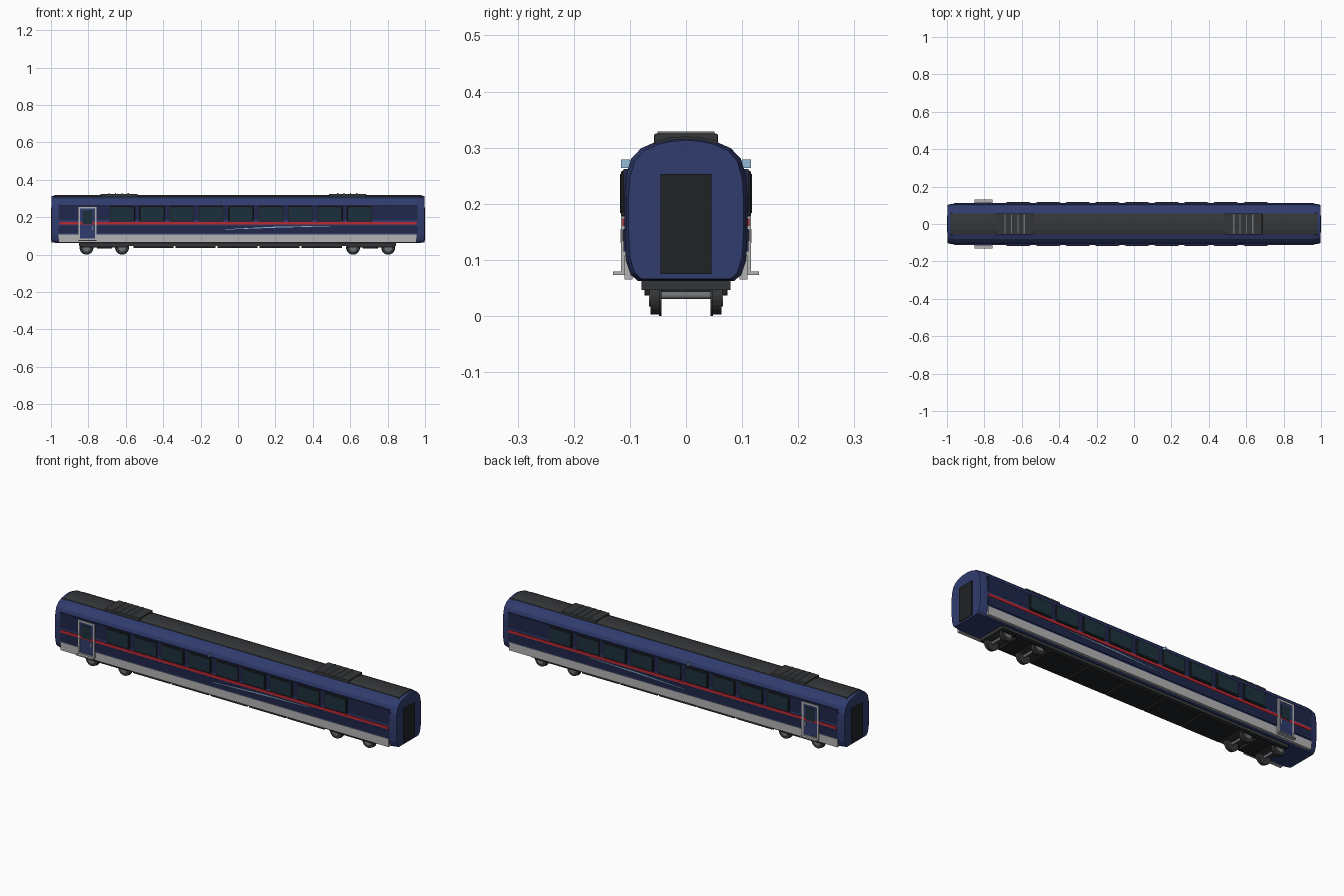
import bpy, bmesh, math
from mathutils import Matrix

if "Cube" in bpy.data.objects:
    bpy.data.objects.remove(bpy.data.objects["Cube"])


def mat(name, r, g, b):
    m = bpy.data.materials.new(name)
    m.diffuse_color = (r, g, b, 1)
    m.use_nodes = True
    m.node_tree.nodes["Principled BSDF"].inputs["Base Color"].default_value = m.diffuse_color
    return m


BLUE = mat("blue", 0.03, 0.045, 0.155)
NAVY = mat("navy", 0.014, 0.02, 0.07)
RED = mat("red", 0.5, 0.02, 0.03)
LIGHT = mat("light_grey", 0.45, 0.45, 0.45)
DARK = mat("dark_grey", 0.035, 0.037, 0.04)
BLACK = mat("black", 0.015, 0.016, 0.018)
GLASS = mat("glass", 0.012, 0.03, 0.045)
STEEL = mat("steel", 0.16, 0.17, 0.18)
PALE = mat("pale_blue", 0.3, 0.5, 0.7)


def finish(bm, name, material):
    bmesh.ops.recalc_face_normals(bm, faces=bm.faces)
    me = bpy.data.meshes.new(name)
    bm.to_mesh(me)
    bm.free()
    ob = bpy.data.objects.new(name, me)
    bpy.context.collection.objects.link(ob)
    me.materials.append(material)
    return ob


def box(name, x, y, z, material, bevel=0):
    """Box given by its (min, max) range on each axis."""
    bm = bmesh.new()
    dims = [abs(r[1] - r[0]) for r in (x, y, z)]
    mid = [(r[0] + r[1]) / 2 for r in (x, y, z)]
    bmesh.ops.create_cube(bm, size=1, matrix=Matrix.Translation(mid) @ Matrix.Diagonal((*dims, 1)))
    ob = finish(bm, name, material)
    if bevel:
        mod = ob.modifiers.new("bevel", 'BEVEL')
        mod.width, mod.segments = bevel, 2
    return ob


def side_boxes(name, x, y, z, material, bevel=0):
    """The same box on both sides of the coach."""
    for s, label in ((-1, "front"), (1, "back")):
        box(f"{name}_{label}", x, (s * y[0], s * y[1]), z, material, bevel)


def loft(name, sections, material):
    """Skin closed (x, y, z) loops and cap both ends."""
    bm = bmesh.new()
    rings = [[bm.verts.new(p) for p in sec] for sec in sections]
    n = len(rings[0])
    for a, b in zip(rings, rings[1:]):
        for i in range(n):
            j = (i + 1) % n
            bm.faces.new((a[i], a[j], b[j], b[i]))
    bm.faces.new(rings[0])
    bm.faces.new(rings[-1])
    return finish(bm, name, material)


def wheel(name, x, y0, y1, r, material):
    bm = bmesh.new()
    m = Matrix.Translation((x, (y0 + y1) / 2, 0.037)) @ Matrix.Rotation(math.pi / 2, 4, 'X')
    bmesh.ops.create_cone(bm, cap_ends=True, segments=24, radius1=r, radius2=r,
                          depth=abs(y1 - y0), matrix=m)
    return finish(bm, name, material)


# Body shell
half = [(0.085, 0.062), (0.098, 0.073), (0.107, 0.1), (0.11, 0.15), (0.11, 0.215),
        (0.107, 0.25), (0.098, 0.28), (0.08, 0.299), (0.055, 0.31), (0.028, 0.316)]
profile = half + [(0, 0.318)] + [(-y, z) for y, z in reversed(half)]


def section(x, k):
    return [(x, y * k, 0.18 + (z - 0.18) * (0.5 + k / 2)) for y, z in profile]


loft("body_shell", [section(x, k) for x, k in
                    ((-0.996, 0.93), (-0.985, 0.96), (-0.955, 1), (0.955, 1), (0.985, 0.96), (0.996, 0.93))], BLUE)

# Grey roof cover
roof = [(0.058, 0.306), (0.055, 0.312), (0.028, 0.318), (0, 0.32),
        (-0.028, 0.318), (-0.055, 0.312), (-0.058, 0.306)]
loft("roof_cover", [[(x, y, z) for y, z in roof] for x in (-0.98, 0.98)], DARK)

# Roof equipment pods with slats
for n, cx in enumerate((-0.636, 0.586)):
    box(f"roof_pod_{n}", (cx - 0.1, cx + 0.1), (-0.057, 0.057), (0.305, 0.325), DARK, 0.003)
    for i in range(4):
        x = cx - 0.053 + i * 0.034
        box(f"roof_slat_{n}_{i}", (x - 0.003, x + 0.003), (-0.051, 0.051), (0.322, 0.329), STEEL)

# Side livery bands
side_boxes("window_band", (-0.96, 0.96), (0.1, 0.111), (0.185, 0.262), NAVY)
side_boxes("lower_band", (-0.96, 0.96), (0.1, 0.111), (0.115, 0.155), NAVY)
side_boxes("red_stripe", (-0.955, 0.955), (0.1, 0.113), (0.16, 0.174), RED)
side_boxes("skirt", (-0.96, 0.955), (0.095, 0.1095), (0.065, 0.108), LIGHT)

# Pale diagonal streak
for s in (-1, 1):
    loft("side_streak", [[(x, s * y, z + dz) for y, dz in
                          ((0.105, -w), (0.113, -w), (0.113, w), (0.105, w))]
                         for x, z, w in ((-0.07, 0.135, 0.001), (0.2, 0.147, 0.003), (0.49, 0.153, 0.001))], PALE)

# Windows with surrounds
for i in range(9):
    cx = -0.618 + i * 0.1585
    side_boxes(f"window_frame_{i}", (cx - 0.066, cx + 0.066), (0.105, 0.1155), (0.177, 0.259), BLACK, 0.003)
    side_boxes(f"window_glass_{i}", (cx - 0.06, cx + 0.06), (0.108, 0.118), (0.184, 0.253), GLASS)

# Marker lamps
side_boxes("marker_lamp", (-0.094, -0.088), (0.1, 0.116), (0.264, 0.279), PALE)

# Passenger doors, frames and steps
side_boxes("side_door", (-0.845, -0.765), (0.1, 0.1125), (0.083, 0.248), BLUE)
side_boxes("door_window", (-0.832, -0.778), (0.105, 0.1145), (0.165, 0.235), GLASS)
for x in (-0.853, -0.765):
    side_boxes("door_post", (x, x + 0.009), (0.1, 0.1155), (0.078, 0.256), LIGHT)
side_boxes("door_header", (-0.853, -0.756), (0.1, 0.1155), (0.247, 0.256), LIGHT)
side_boxes("door_sill", (-0.853, -0.756), (0.1, 0.1155), (0.078, 0.086), LIGHT)
side_boxes("door_handle", (-0.778, -0.774), (0.11, 0.117), (0.13, 0.155), LIGHT)
side_boxes("door_step", (-0.853, -0.757), (0.1, 0.13), (0.073, 0.079), LIGHT)

# Gangway doors at both ends
for s in (-1, 1):
    box("end_door", (s * 0.985, s * 1.0), (-0.045, 0.045), (0.075, 0.253), BLACK)

# Underframe and equipment
box("underframe", (-0.85, 0.845), (-0.079, 0.079), (0.046, 0.066), DARK)
for i in range(5):
    x = -0.56 + i * 0.225
    box(f"underfloor_box_{i}", (x, x + 0.215), (-0.074, 0.074), (0.037, 0.05), BLACK)

# Bogies: frames, axles, wheels
for b, (xa, xb) in enumerate(((-0.81, -0.62), (0.615, 0.803))):
    box(f"bogie_bolster_{b}", ((xa + xb) / 2 - 0.04, (xa + xb) / 2 + 0.04), (-0.06, 0.06), (0.033, 0.05), BLACK)
    side_boxes(f"bogie_frame_{b}", (xa - 0.03, xb + 0.03), (0.064, 0.073), (0.038, 0.052), BLACK)
    for x in (xa, xb):
        wheel("axle", x, -0.06, 0.06, 0.007, STEEL)
        for s in (-1, 1):
            wheel("wheel", x, s * 0.048, s * 0.063, 0.034, DARK)
            wheel("wheel_flange", x, s * 0.044, s * 0.048, 0.037, DARK)
            wheel("wheel_hub", x, s * 0.06, s * 0.066, 0.02, STEEL)
